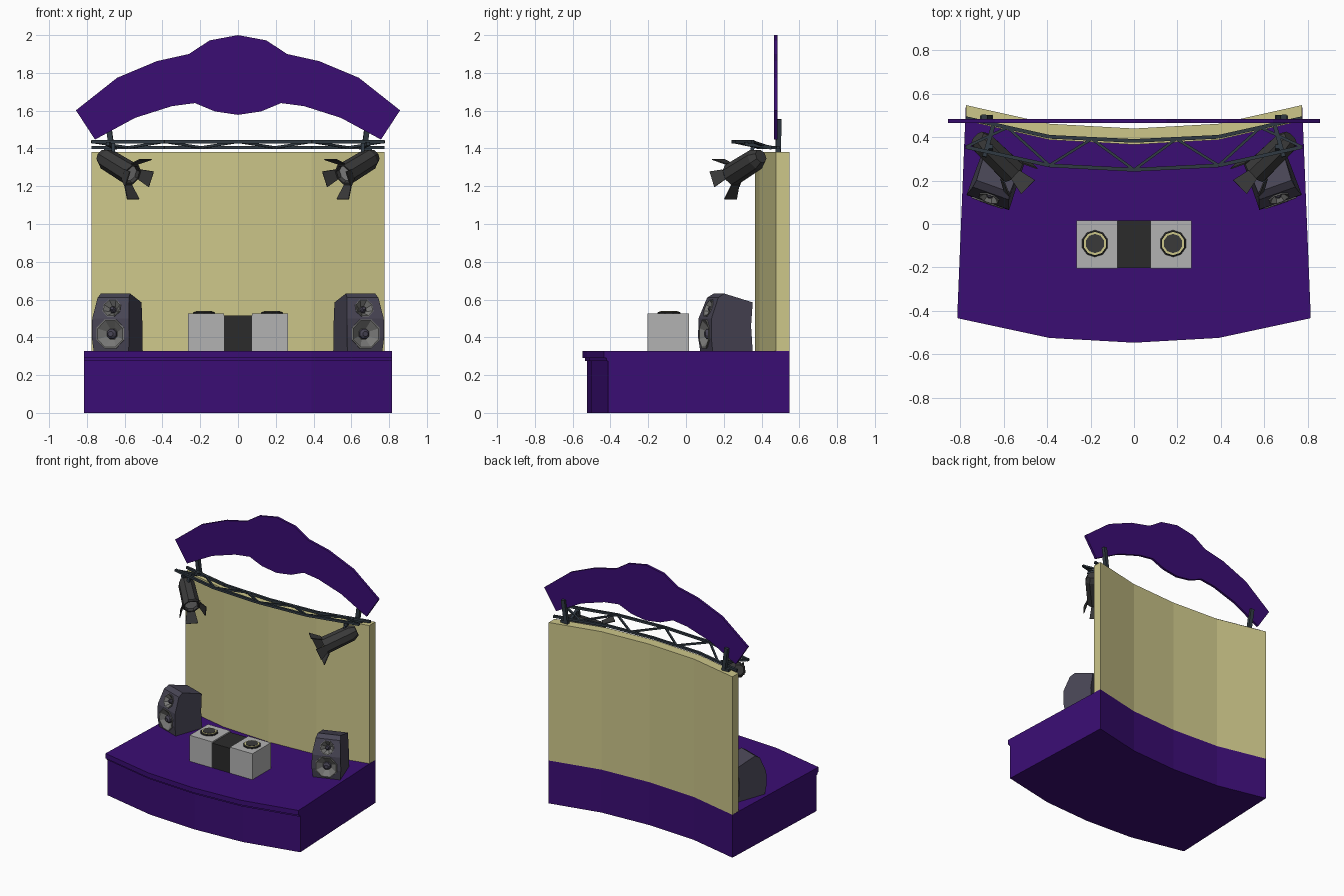
import bpy, bmesh
from math import sin, cos, pi, radians
from mathutils import Vector, Matrix

if "Cube" in bpy.data.objects:
    bpy.data.objects.remove(bpy.data.objects["Cube"])


def mat(name, *rgb):
    m = bpy.data.materials.new(name)
    m.diffuse_color = (*rgb, 1)
    m.use_nodes = True
    m.node_tree.nodes["Principled BSDF"].inputs["Base Color"].default_value = m.diffuse_color
    return m


PURPLE = mat("purple", .043, .004, .175)
CREAM = mat("cream", .61, .57, .255)
STEEL = mat("steel", .03, .042, .055)
GREY = mat("light_grey", .45, .45, .45)
DARK = mat("dark", .024, .024, .024)
LAMP = mat("lamp_black", .042, .042, .042)
CABINET = mat("cabinet", .065, .06, .09)
CONE = mat("cone_grey", .19, .19, .185)


def build(name, verts, faces, material, matrix=Matrix()):
    me = bpy.data.meshes.new(name)
    me.from_pydata([matrix @ Vector(v) for v in verts], [], faces)
    bm = bmesh.new()
    bm.from_mesh(me)
    bmesh.ops.recalc_face_normals(bm, faces=bm.faces)
    bm.to_mesh(me)
    bm.free()
    ob = bpy.data.objects.new(name, me)
    bpy.context.collection.objects.link(ob)
    me.materials.append(material)
    return ob


def loft(name, rings, material, matrix=Matrix()):
    """Closed solid through rings that all have the same point count."""
    n = len(rings[0])
    faces = [tuple(range(n)), tuple(range((len(rings) - 1) * n, len(rings) * n))]
    for k in range(len(rings) - 1):
        for i in range(n):
            j = (i + 1) % n
            faces.append((k * n + i, k * n + j, k * n + n + j, k * n + n + i))
    return build(name, [p for r in rings for p in r], faces, material, matrix)


def prism(name, outline, z0, z1, material):
    return loft(name, [[(x, y, z) for x, y in outline] for z in (z0, z1)], material)


def aim(loc, direction):
    q = Vector(direction).to_track_quat('Z', 'Y')
    return Matrix.Translation(loc) @ q.to_matrix().to_4x4()


def lathe(name, prof, n, material, matrix=Matrix()):
    rings = [[(r * cos(2 * pi * (i + .5) / n), r * sin(2 * pi * (i + .5) / n), z)
              for i in range(n)] for r, z in prof]
    return loft(name, rings, material, matrix)


def bar(name, a, b, r, material, n=4):
    d = Vector(b) - Vector(a)
    return lathe(name, [(r, 0), (r, d.length)], n, material, aim(a, d))


def box(name, lo, hi, material):
    return prism(name, [(lo[0], lo[1]), (hi[0], lo[1]), (hi[0], hi[1]), (lo[0], hi[1])],
                 lo[2], hi[2], material)


def join(obs, name):
    with bpy.context.temp_override(active_object=obs[0], object=obs[0],
                                   selected_objects=obs, selected_editable_objects=obs):
        bpy.ops.object.join()
    obs[0].name = name


def arc(end, mid, centre):
    """Five-point symmetric curve, left to right."""
    return [(-end[0], end[1]), (-mid[0], mid[1]), (0, centre), mid, end]


# stage base with overhanging front lip
back = arc((.775, .548), (.39, .462), .44)
front = arc((.814, -.412), (.39, -.503), -.525)
prism("stage_base", front + back[::-1], 0, .327, PURPLE)
for name, d, z0, z1 in (("stage_lip", .022, .29, .327), ("lip_moulding", .01, .275, .29)):
    prism(name, [(x, y - d) for x, y in front] + front[::-1], z0, z1, PURPLE)

# curved back wall
wall_front = arc((.775, .476), (.39, .388), .366)
prism("back_wall", wall_front + back[::-1], .327, 1.38, CREAM)

# arched sign board
top = [(0, 2), (.15, 1.972), (.26, 1.9), (.43, 1.862), (.64, 1.774), (.858, 1.602)]
low = [(.757, 1.447), (.545, 1.562), (.35, 1.624), (.228, 1.64), (.122, 1.596), (0, 1.578)]
half = top + low
outline = half + [(-x, z) for x, z in half[-2:0:-1]]
loft("sign_board", [[(x, y, z) for x, z in outline] for y in (.466, .484)], PURPLE)

# lighting truss: two curved chords and zigzag braces
tf = [(x, y, 1.435) for x, y in arc((.775, .355), (.39, .27), .25)]
tb = [(x, y, 1.405) for x, y in arc((.775, .488), (.39, .402), .383)]
parts = []
for chord in (tf, tb):
    parts += [bar("chord", a, b, .012, STEEL) for a, b in zip(chord, chord[1:])]
for i in range(4):
    m = (Vector(tb[i]) + Vector(tb[i + 1])) / 2
    parts += [bar("brace", tf[i], m, .009, STEEL), bar("brace", m, tf[i + 1], .009, STEEL)]
join(parts, "lighting_truss")

# mixing desk with two turntables
box("mixer", (-.075, -.203, .327), (.075, .015, .515), DARK)
for s, side in ((-1, "left"), (1, "right")):
    xs = sorted((s * .075, s * .265))
    box("turntable_box_" + side, (xs[0], -.205, .327), (xs[1], .017, .525), GREY)
    at = Matrix.Translation((s * .18, -.09, .525))
    lathe("turntable_rim_" + side, [(.062, 0), (.062, .006), (.056, .01)], 10, DARK, at)
    lathe("turntable_ring_" + side, [(.054, .009), (.054, .012)], 10, CREAM, at)
    lathe("record_" + side, [(.044, .011), (.044, .014)], 10, LAMP, at)


# loudspeaker: leaning cabinet with two recessed drivers
def speaker(s, side):
    place = Matrix.Translation((s * .635, .212, 0)) @ Matrix.Rotation(s * radians(19.5), 4, 'Z')
    prof = [(-.11, .327, .098), (-.12, .4, .105), (-.118, .5, .103), (-.075, .61, .088),
            (-.04, .632, .082), (.118, .585, .09), (.105, .46, .1), (.115, .327, .098)]
    cab = loft("speaker_" + side, [[(k * w, y, z) for y, z, w in prof] for k in (-1, 1)],
               CABINET, place)
    for label, r, loc, d in (("woofer", .08, (0, -.119, .418), (0, -1, .01)),
                             ("tweeter", .05, (0, -.097, .554), (0, -.11, .043))):
        m = place @ aim(loc, d)
        cutter = lathe("cutter", [(r * .95, .03), (r * .95, 0), (r * .42, -.031)], 8, CONE, m)
        mod = cab.modifiers.new(label, 'BOOLEAN')
        mod.operation, mod.solver, mod.object = 'DIFFERENCE', 'EXACT', cutter
        bpy.context.view_layer.update()
        ev = cab.evaluated_get(bpy.context.evaluated_depsgraph_get())
        cab.data = bpy.data.meshes.new_from_object(ev)
        cab.modifiers.clear()
        bpy.data.objects.remove(cutter)
        lathe(label + "_dish_" + side, [(r * .45, -.036), (r * 1.04, 0), (r * 1.04, .006),
              (r * .95, .006), (r * .4, -.028)], 8, CONE, m)
        lathe(label + "_cap_" + side, [(r * .36, -.029), (r * .34, -.012), (r * .18, 0)],
              8, CABINET, m)


# spotlight: barrel, lens, four barn doors and hanger
def spotlight(s, side):
    a, b = Vector((s * .715, .39, 1.355)), Vector((s * .56, .24, 1.26))
    m, n = aim(a, b - a), (b - a).length
    lathe("spot_barrel_" + side, [(.038, -.01), (.058, .03), (.062, n), (.052, n),
          (.046, n - .02)], 8, LAMP, m)
    lathe("spot_lens_" + side, [(.044, n - .022), (.044, n - .016)], 8, GREY, m)
    doors = []
    for i in range(4):
        splay = .03 if i % 2 else .055
        w0, w1, r = .028, .045, .058
        quad = [(-w0, r, n - .005), (w0, r, n - .005),
                (w1, r + splay, n + .06), (-w1, r + splay, n + .06)]
        rings = [quad, [(x, y + .005, z - .003) for x, y, z in quad]]
        doors.append(loft("door", rings, LAMP, m @ Matrix.Rotation(i * pi / 2, 4, 'Z')))
    join(doors, "barn_doors_" + side)
    mid = a.lerp(b, .35)
    bar("spot_hanger_" + side, mid, (mid.x, mid.y + .02, 1.43), .014, STEEL)
    bar("spot_clamp_" + side, (s * .69, .31, 1.425), (s * .65, .45, 1.405), .014, STEEL)


for s, side in ((-1, "left"), (1, "right")):
    speaker(s, side)
    spotlight(s, side)
    # sign board post on the wall top
    bar("sign_post_" + side, (s * .665, .488, 1.37), (s * .69, .49, 1.555), .02, STEEL)
    box("post_foot_" + side, (s * .68 - .03, .475, 1.375), (s * .68 + .03, .5, 1.4), STEEL)
